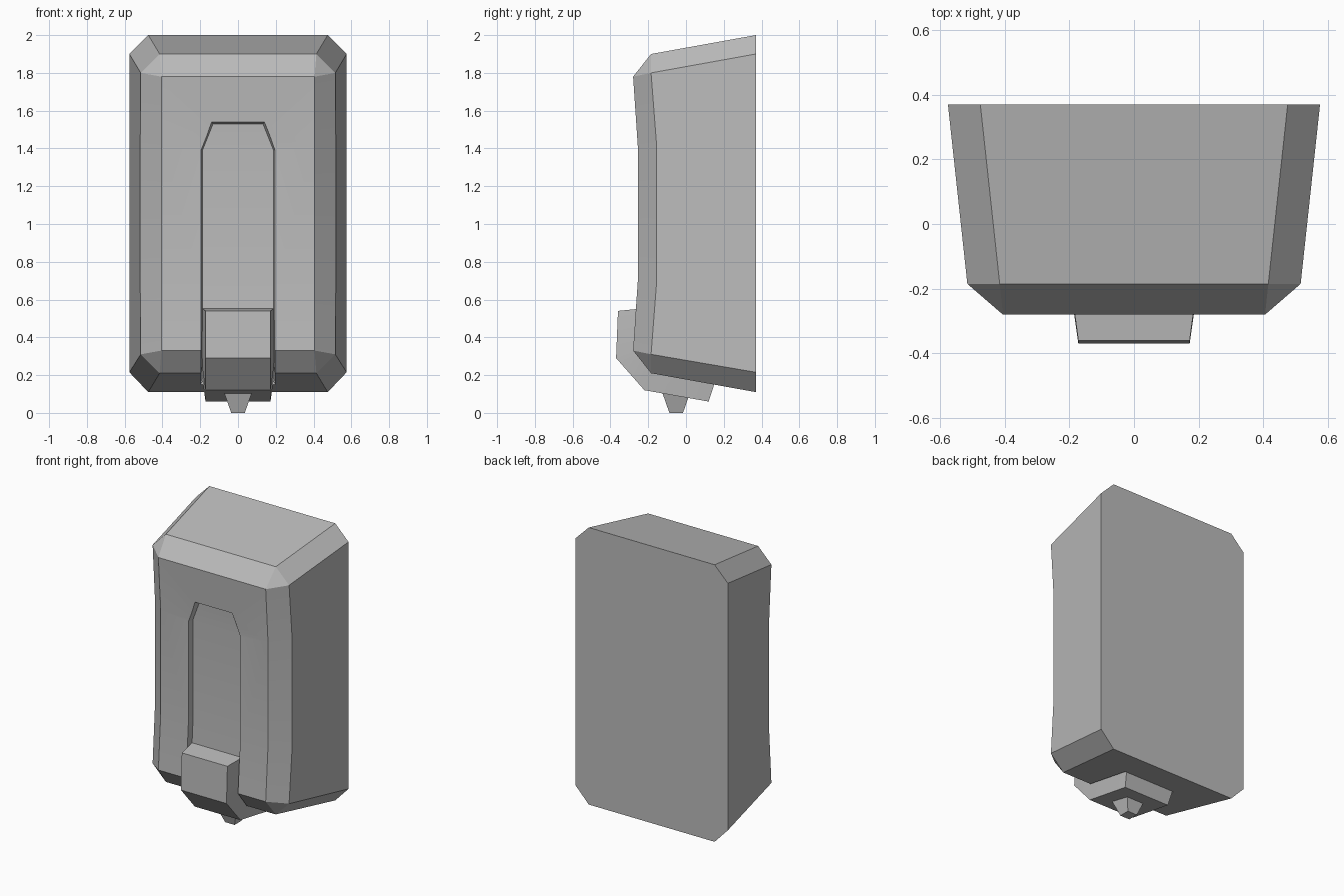
import bpy
import bmesh
import math

cube = bpy.data.objects.get("Cube")
if cube:
    bpy.data.objects.remove(cube, do_unlink=True)

GREY = (0.5, 0.5, 0.5, 1.0)
grey = bpy.data.materials.new("plain grey")
grey.use_nodes = True
grey.diffuse_color = GREY
grey.node_tree.nodes["Principled BSDF"].inputs["Base Color"].default_value = GREY


def finish(name, bm):
    """Turn a bmesh into a named grey object."""
    bmesh.ops.recalc_face_normals(bm, faces=bm.faces)
    mesh = bpy.data.meshes.new(name)
    bm.to_mesh(mesh)
    bm.free()
    mesh.materials.append(grey)
    obj = bpy.data.objects.new(name, mesh)
    bpy.context.collection.objects.link(obj)
    return obj


def ribbon(name, stations):
    """Closed strip along the front and underside.
    Each station: outer (y, z), outer half width, inner (y, z), inner half width."""
    bm = bmesh.new()
    rings = []
    for (oy, oz), ow, (iy, iz), iw in stations:
        corners = [(-ow, oy, oz), (ow, oy, oz), (iw, iy, iz), (-iw, iy, iz)]
        rings.append([bm.verts.new(c) for c in corners])
    for a, b in zip(rings, rings[1:]):
        for i in range(4):
            j = (i + 1) % 4
            bm.faces.new((a[i], a[j], b[j], b[i]))
    bm.faces.new(rings[0])
    bm.faces.new(rings[-1])
    return finish(name, bm)


# Casing: flat back outline, chamfer shoulder and slightly hollow front
back = [(0.475, 0.37, 2.0), (0.575, 0.37, 1.9), (0.575, 0.37, 0.215), (0.475, 0.37, 0.11)]
shoulder = [(0.415, -0.185, 1.9), (0.515, -0.185, 1.8), (0.518, -0.155, 1.41),
            (0.518, -0.155, 0.7), (0.515, -0.185, 0.31), (0.415, -0.185, 0.21)]
front = [(0.405, -0.28, 1.78), (0.405, -0.255, 1.41), (0.405, -0.255, 0.7), (0.405, -0.28, 0.33)]

bm = bmesh.new()
halves = []
for s in (1, -1):
    B, M, F = [[bm.verts.new((s * x, y, z)) for x, y, z in ring]
               for ring in (back, shoulder, front)]
    halves.append((B, M, F))
    bm.faces.new([B[1], B[2]] + M[4:0:-1])
    bm.faces.new((B[0], B[1], M[1], M[0]))
    bm.faces.new((B[2], B[3], M[5], M[4]))
    bm.faces.new((M[0], M[1], F[0]))
    bm.faces.new((M[4], M[5], F[3]))
    for i in range(3):
        bm.faces.new((M[i + 1], M[i + 2], F[i + 1], F[i]))
# Faces spanning from one half to the other
chains = [[B[0], M[0]] + F + [M[5], B[3]] for B, M, F in halves]
for i in range(len(chains[0]) - 1):
    bm.faces.new((chains[0][i], chains[0][i + 1], chains[1][i + 1], chains[1][i]))
bm.faces.new(halves[0][0] + halves[1][0][::-1])
casing = finish("casing", bm)

# Shallow channel running down the front and under the casing
track = [((-0.264, 1.54), (-0.225, 1.53), 0.14), ((-0.255, 1.39), (-0.217, 1.39), 0.196),
         ((-0.255, 0.7), (-0.217, 0.7), 0.196), ((-0.28, 0.33), (-0.24, 0.345), 0.196),
         ((-0.185, 0.21), (-0.165, 0.25), 0.196), ((0.15, 0.15), (0.155, 0.19), 0.196)]
cutter = ribbon("channel_cutter", [
    ((2 * y - fy, 2 * z - fz), w + 0.008, (fy, fz), w - 0.008)
    for (y, z), (fy, fz), w in track])
cutter.hide_render = True
cutter.hide_set(True)
cut = casing.modifiers.new("channel", "BOOLEAN")
cut.operation = "DIFFERENCE"
cut.solver = "EXACT"
cut.object = cutter
bpy.context.view_layer.objects.active = casing
bpy.ops.object.modifier_apply(modifier=cut.name)
bpy.data.objects.remove(cutter, do_unlink=True)

# Push lever wrapping around the lower front edge
lever = ribbon("push_lever", [
    ((-0.36, 0.54), 0.172, (-0.21, 0.555), 0.192),
    ((-0.37, 0.29), 0.172, (-0.23, 0.35), 0.192),
    ((-0.22, 0.12), 0.172, (-0.155, 0.26), 0.192),
    ((0.12, 0.06), 0.172, (0.165, 0.2), 0.192)])

# Square tapered nozzle
bpy.ops.mesh.primitive_cone_add(vertices=4, radius1=0.036 * math.sqrt(2),
                                radius2=0.078 * math.sqrt(2), depth=0.12,
                                location=(0, -0.052, 0.06), rotation=(0, 0, math.pi / 4))
nozzle = bpy.context.object
nozzle.name = "nozzle"
nozzle.data.materials.append(grey)

# Gentle bends smooth, chamfers crisp
bpy.ops.object.select_all(action="DESELECT")
for obj in (casing, lever, nozzle):
    obj.select_set(True)
bpy.context.view_layer.objects.active = casing
bpy.ops.object.shade_smooth_by_angle(angle=math.radians(20))
